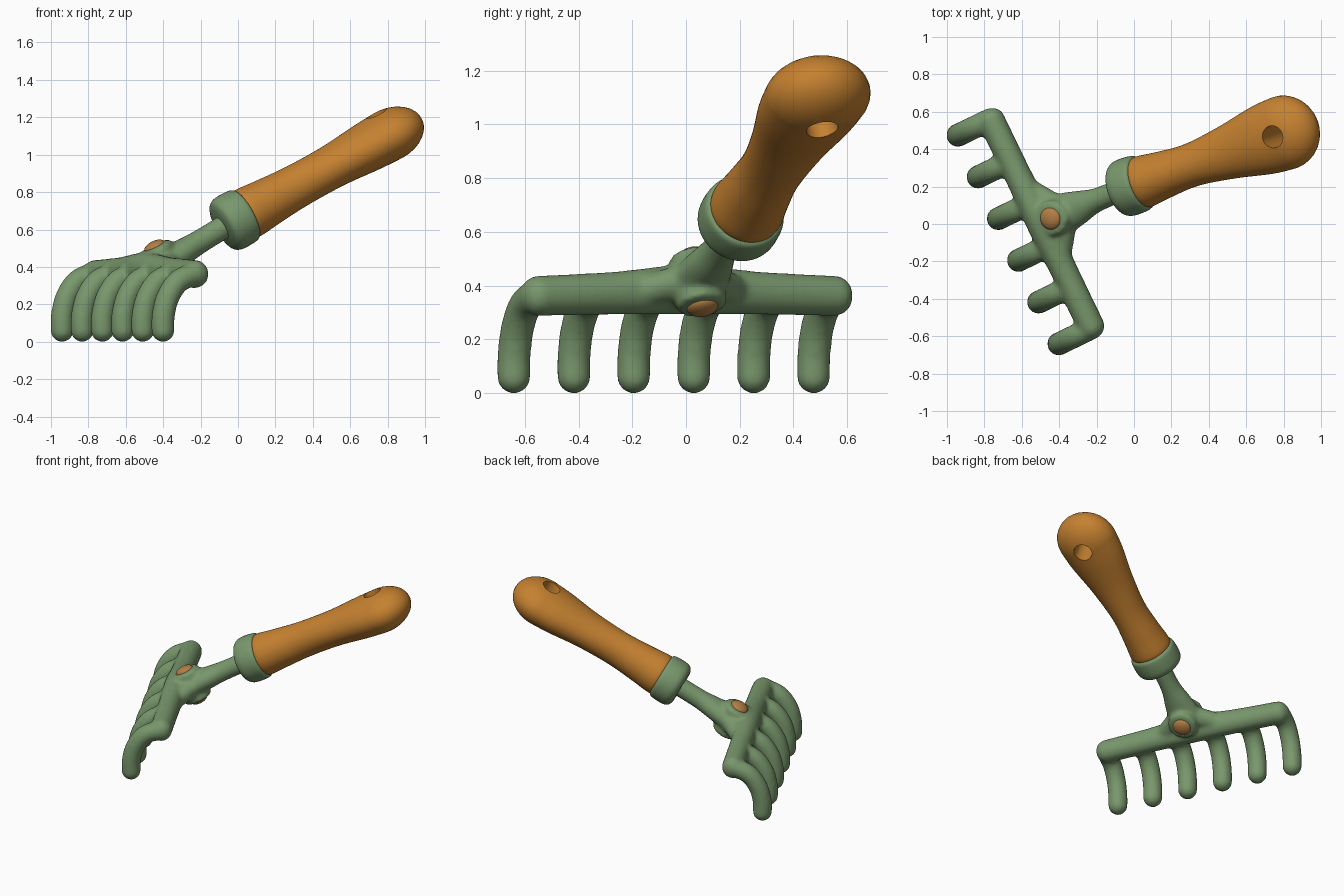
import bpy, bmesh, math
from mathutils import Vector, Matrix

cube = bpy.data.objects.get("Cube")
if cube:
    bpy.data.objects.remove(cube, do_unlink=True)


def material(name, rgb):
    m = bpy.data.materials.new(name)
    m.use_nodes = True
    m.diffuse_color = (*rgb, 1)
    m.node_tree.nodes["Principled BSDF"].inputs["Base Color"].default_value = (*rgb, 1)
    return m


green = material("green_paint", (0.19, 0.31, 0.15))
wood = material("orange_wood", (0.56, 0.22, 0.03))
copper = material("copper", (0.46, 0.21, 0.06))

# Working directions: rake head (u forward, v along the bar), handle (axis, side, up)
angle = math.radians(25.8)
u = Vector((math.cos(angle), math.sin(angle), 0))
v = Vector((-math.sin(angle), math.cos(angle), 0))
z = Vector((0, 0, 1))
collar_at = Vector((-0.025, 0.20, 0.645))
hub_at = Vector((-0.40, 0.045, 0.415))
grip_end = Vector((0.81, 0.49, 1.106))
axis = (grip_end - collar_at).normalized()
side = z.cross(axis).normalized()
up = axis.cross(side)


def spline(a, b, c, d, t):
    return (b * 2 + (c - a) * t + (a * 2 - b * 5 + c * 4 - d) * t ** 2
            + (b * 3 - a - c * 3 + d) * t ** 3) / 2


def sweep(bm, pts, radii, across, steps=6, sides=32, caps=(0, 0)):
    """Sweep an ellipse along a smooth path, with optional domed ends."""
    last = len(pts) - 1
    sizes = [Vector(r) for r in radii]
    path, size = [], []
    for i in range(last):
        ids = [max(i - 1, 0), i, i + 1, min(i + 2, last)]
        for k in range(steps):
            path.append(spline(*[pts[j] for j in ids], k / steps))
            size.append(spline(*[sizes[j] for j in ids], k / steps))
    path.append(pts[-1])
    size.append(sizes[-1])
    n = len(path) - 1
    tangents = [(path[min(i + 1, n)] - path[max(i - 1, 0)]).normalized() for i in range(n + 1)]
    stations = list(zip(path, size, tangents))

    def dome(station, length, sign):
        p, s, t = station
        result = []
        for k in range(1, 9):
            a = k / 8 * math.pi / 2
            result.append((p + t * (sign * length * math.sin(a)), s * max(math.cos(a), 0.03), t))
        return result

    if caps[0]:
        stations = dome(stations[0], caps[0], -1)[::-1] + stations
    if caps[1]:
        stations += dome(stations[-1], caps[1], 1)
    rings = []
    for p, s, t in stations:
        over = t.cross(across).normalized()
        rings.append([bm.verts.new(p + across * (s.x * math.cos(a)) + over * (s.y * math.sin(a)))
                      for a in (2 * math.pi * k / sides for k in range(sides))])
    for r0, r1 in zip(rings, rings[1:]):
        for k in range(sides):
            j = (k + 1) % sides
            bm.faces.new((r0[k], r0[j], r1[j], r1[k]))
    bm.faces.new(rings[0])
    bm.faces.new(rings[-1])


def finish(name, bm, mat):
    bmesh.ops.recalc_face_normals(bm, faces=bm.faces[:])
    me = bpy.data.meshes.new(name)
    bm.to_mesh(me)
    bm.free()
    ob = bpy.data.objects.new(name, me)
    bpy.context.collection.objects.link(ob)
    me.materials.append(mat)
    return ob


def bake(ob, mat):
    graph = bpy.context.evaluated_depsgraph_get()
    me = bpy.data.meshes.new_from_object(ob.evaluated_get(graph))
    ob.modifiers.clear()
    ob.data = me
    me.materials.clear()
    me.materials.append(mat)


def smooth(ob, degrees=40):
    bpy.ops.object.select_all(action='DESELECT')
    ob.select_set(True)
    bpy.context.view_layer.objects.active = ob
    bpy.ops.object.shade_smooth_by_angle(angle=math.radians(degrees))


def along(s):
    return collar_at + axis * s


# Rake head: tines, bar, hub and shank fused into one casting
bm = bmesh.new()
first, last, count = -0.402, 0.837, 6
tine = [(-0.64, 0.06), (-0.638, 0.14), (-0.61, 0.24), (-0.545, 0.325), (-0.445, 0.365)]
for i in range(count):
    across = first + (last - first) * i / (count - 1)
    sweep(bm, [u * a + v * across + z * h for a, h in tine],
          [(0.062, 0.062)] * len(tine), v, caps=(0.062, 0.05))

mid = (first + last) / 2
bar = [(first + 0.005, 0.362), (mid - 0.3, 0.372), (mid, 0.385), (mid + 0.3, 0.372), (last - 0.005, 0.362)]
sweep(bm, [u * -0.445 + v * a + z * h for a, h in bar],
      [(0.073, 0.075), (0.073, 0.08), (0.08, 0.092), (0.073, 0.08), (0.073, 0.075)],
      u, caps=(0.065, 0.065))

sweep(bm, [hub_at - up * 0.1, hub_at + up * 0.1], [(0.095, 0.095)] * 2, side, caps=(0.012, 0.012))
sweep(bm, [hub_at, hub_at.lerp(along(0), 0.3), hub_at.lerp(along(0), 0.55), along(0)],
      [(0.12, 0.08), (0.09, 0.07), (0.064, 0.064), (0.064, 0.064)], side)
# Webs that flare from the hub into the bar
for sign in (-1, 1):
    foot = u * -0.43 + v * (mid + sign * 0.2) + z * 0.375
    sweep(bm, [hub_at + axis * 0.03, foot], [(0.07, 0.08), (0.055, 0.06)], up, caps=(0.03, 0.03))

head = finish("rake_head", bm, green)
fuse = head.modifiers.new("fuse", 'REMESH')
fuse.mode = 'VOXEL'
fuse.voxel_size = 0.012
soften = head.modifiers.new("soften", 'SMOOTH')
soften.factor = 0.5
soften.iterations = 10
bake(head, green)
smooth(head, 80)

# Collar between shank and handle
bm = bmesh.new()
collar = [(-0.075, 0.11), (-0.06, 0.14), (-0.025, 0.155), (0.045, 0.155), (0.075, 0.146), (0.085, 0.12)]
sweep(bm, [along(s) for s, r in collar], [(r, r) for s, r in collar], side, sides=48)
smooth(finish("collar", bm, green))

# Handle: waisted grip, flattened toward its rounded end
bm = bmesh.new()
grip = [(0.07, 0.125, 0.125), (0.095, 0.14, 0.14), (0.22, 0.127, 0.13), (0.4, 0.117, 0.118),
        (0.63, 0.146, 0.117), (0.85, 0.188, 0.133), (0.99, 0.2, 0.14)]
sweep(bm, [along(s) for s, w, t in grip], [(w, t) for s, w, t in grip], side,
      sides=64, caps=(0, 0.2))
handle = finish("handle", bm, wood)

# Hanging hole through the end of the handle
basis = Matrix((side, up.cross(side), up)).transposed().to_4x4()
bm = bmesh.new()
bmesh.ops.create_cone(bm, cap_ends=True, segments=40, radius1=0.06, radius2=0.06, depth=0.6,
                      matrix=Matrix.Translation(along(0.985)) @ basis)
cutter = finish("hole_cutter", bm, wood)
cutter.hide_render = True
cut = handle.modifiers.new("hole", 'BOOLEAN')
cut.operation = 'DIFFERENCE'
cut.solver = 'EXACT'
cut.object = cutter
bake(handle, wood)
bpy.data.objects.remove(cutter, do_unlink=True)
smooth(handle)

# Rivet heads above and below the hub
for name, sign in (("rivet_top", 1), ("rivet_bottom", -1)):
    bm = bmesh.new()
    bmesh.ops.create_uvsphere(bm, u_segments=32, v_segments=16, radius=0.06,
                              matrix=Matrix.Translation(hub_at + up * (sign * 0.105)) @ basis
                              @ Matrix.Diagonal((1, 1, 0.5, 1)))
    smooth(finish(name, bm, copper))
